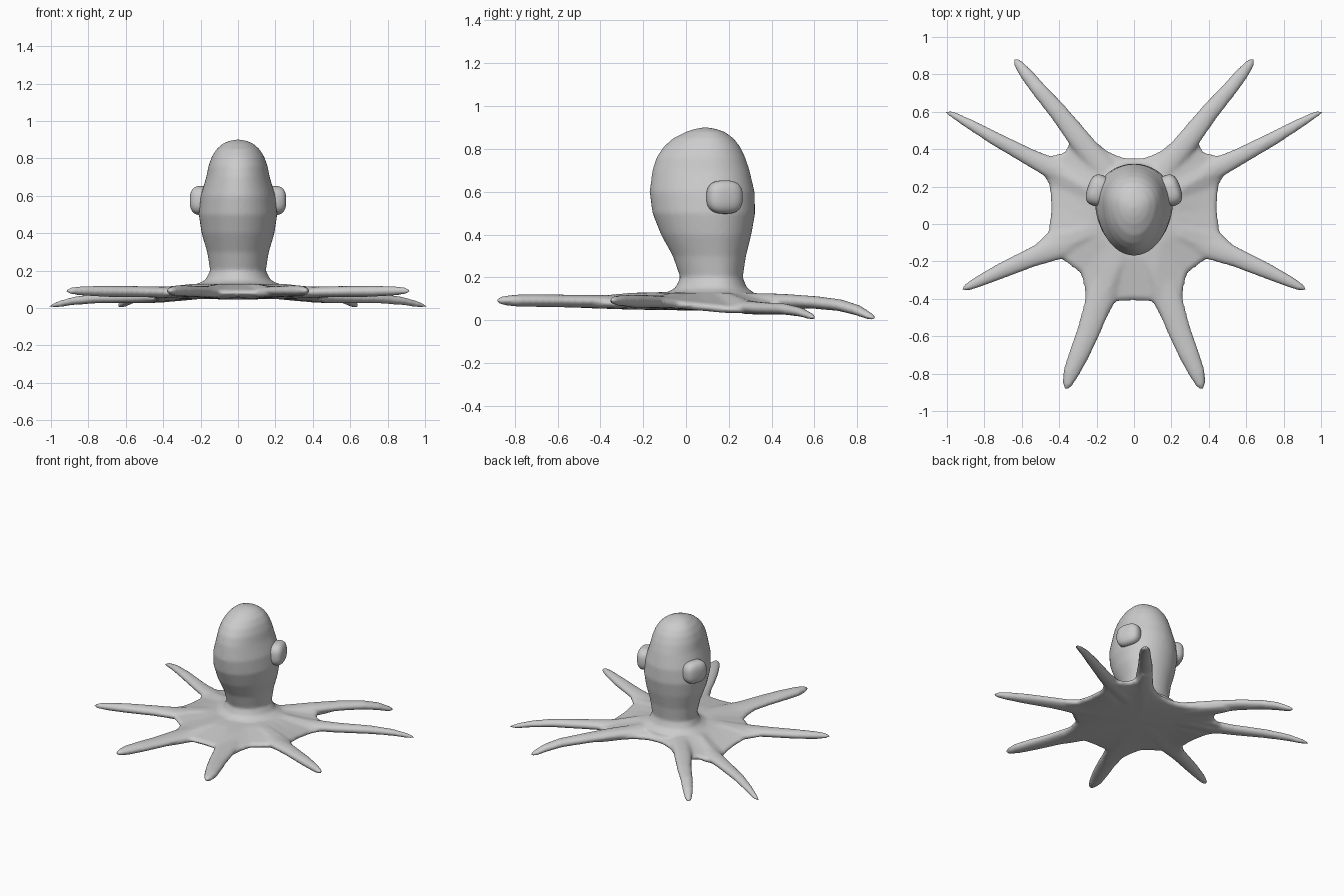
import bpy, bmesh
from math import sin, cos, pi, copysign, radians
from mathutils import Vector, Matrix

if "Cube" in bpy.data.objects:
    bpy.data.objects.remove(bpy.data.objects["Cube"])


def clamp(v):
    return max(0.0, min(1.0, v))


def loft(bm, rings, start, end):
    """Closed surface through equal-length rings, with a pole at each end."""
    rows = [[bm.verts.new(p) for p in r] for r in rings]
    a, b = bm.verts.new(start), bm.verts.new(end)
    n = len(rows[0])
    faces = []
    for i in range(n):
        j = (i + 1) % n
        faces.append(bm.faces.new((a, rows[0][j], rows[0][i])))
        faces.append(bm.faces.new((b, rows[-1][i], rows[-1][j])))
        for r, s in zip(rows, rows[1:]):
            faces.append(bm.faces.new((r[i], r[j], s[j], s[i])))
    bmesh.ops.recalc_face_normals(bm, faces=faces)


def to_object(bm, name):
    me = bpy.data.meshes.new(name)
    bm.to_mesh(me)
    bm.free()
    me.shade_smooth()
    ob = bpy.data.objects.new(name, me)
    bpy.context.collection.objects.link(ob)
    return ob


body = bmesh.new()

# Head: z, half width, front y, back y; egg-shaped section widest towards the back
HEAD = [(.07, .24, -.12, .32), (.125, .225, -.10, .325), (.15, .175, -.05, .285),
        (.20, .149, -.027, .265), (.30, .165, -.062, .28), (.40, .195, -.117, .305),
        (.50, .21, -.157, .323), (.60, .20, -.17, .32), (.70, .17, -.157, .297),
        (.76, .158, -.138, .277), (.81, .14, -.105, .253), (.85, .115, -.06, .222),
        (.88, .08, 0, .18), (.895, .045, .045, .135)]
rings = []
for z, w, f, b in HEAD:
    yw = f + (b - f) * .6
    ring = []
    for k in range(40):
        t = 2 * pi * k / 40
        c = cos(t)
        ring.append((w * sin(t), yw + c * (b - yw if c > 0 else yw - f), z))
    rings.append(ring)
loft(body, rings, (0, .1, .06), (0, .09, .902))

# Web: right half of the outline, mirrored
HALF = [(0, -.41), (.1, -.415), (.145, -.5), (.22, -.6), (.255, -.48), (.265, -.35),
        (.285, -.265), (.40, -.18), (.52, -.2), (.52, -.10), (.46, -.04), (.447, .08),
        (.455, .21), (.49, .27), (.53, .345), (.44, .37), (.375, .385), (.345, .44),
        (.39, .56), (.33, .57), (.22, .45), (.14, .39), (.07, .36), (0, .35)]
outline = HALF + [(-x, y) for x, y in HALF[-2:0:-1]]


def web_ring(s, dz, inner_z, mix):
    out = []
    for x, y in outline:
        edge = .08 - .03 * clamp((abs(x) - .3) / .15) * clamp((y + .1) / .3) + dz
        out.append((x * s, .05 + (y - .05) * s, edge * (1 - mix) + inner_z * mix))
    return out


loft(body, [web_ring(.5, 0, .05, 1), web_ring(.8, -.02, .05, .4), web_ring(.96, -.018, 0, 0),
            web_ring(1, 0, 0, 0), web_ring(.96, .018, 0, 0), web_ring(.8, .02, .125, .35),
            web_ring(.5, 0, .128, 1)], (0, .05, .045), (0, .05, .135))

# Arms: x, y, z, half width, half thickness; mirrored
ARMS = [
    [(.06, -.08, .095, .08, .03), (.16, -.33, .088, .08, .03), (.245, -.58, .09, .062, .03),
     (.295, -.70, .092, .055, .03), (.338, -.80, .092, .044, .028), (.357, -.86, .092, .026, .02),
     (.364, -.885, .092, .008, .008)],
    [(.12, 0, .095, .08, .03), (.40, -.12, .085, .07, .03), (.55, -.18, .088, .053, .03),
     (.72, -.255, .09, .042, .03), (.84, -.312, .092, .03, .025), (.895, -.34, .092, .02, .018),
     (.92, -.35, .092, .007, .007)],
    [(.12, .15, .09, .08, .035), (.42, .29, .06, .06, .032), (.55, .353, .055, .048, .03),
     (.75, .46, .052, .037, .027), (.88, .535, .038, .028, .022), (.97, .585, .018, .018, .016),
     (1.01, .602, .008, .007, .006)],
    [(.1, .22, .095, .07, .035), (.29, .45, .092, .06, .032), (.41, .605, .083, .05, .03),
     (.51, .72, .07, .042, .028), (.575, .80, .047, .036, .025), (.622, .86, .018, .025, .017),
     (.637, .885, .006, .008, .007)],
]
for arm in ARMS:
    for side in (1, -1):
        pts = [Vector((x * side, y, z)) for x, y, z, w, h in arm]
        rings = []
        for i, p in enumerate(pts):
            d = (pts[min(i + 1, len(pts) - 1)] - pts[max(i - 1, 0)]).normalized()
            across = d.cross(Vector((0, 0, 1))).normalized()
            up = across.cross(d)
            w, h = arm[i][3:]
            rings.append([p + across * w * cos(2 * pi * k / 16) + up * h * sin(2 * pi * k / 16)
                          for k in range(16)])
        loft(body, rings, pts[0], pts[-1])

# Fuse head, web and arms into one smooth skin
octopus = to_object(body, "octopus_body")
rm = octopus.modifiers.new("fuse", 'REMESH')
rm.mode = 'VOXEL'
rm.voxel_size = .01
rm.use_smooth_shade = True
sm = octopus.modifiers.new("soften", 'SMOOTH')
sm.factor = .5
sm.iterations = 8

# Eyes: rounded-square cushions turned slightly backwards
for side, name in ((1, "right_eye"), (-1, "left_eye")):
    eye = bmesh.new()
    bmesh.ops.create_uvsphere(eye, u_segments=40, v_segments=24, radius=1)
    for v in eye.verts:
        v.co = Vector([copysign(abs(c) ** .75, c) for c in v.co])
        m = max(1, v.co.length / 1.25)
        v.co = Vector((v.co.x * .055, v.co.y * .085, v.co.z * .078)) / m
    turn = Matrix.Rotation(radians(18) * side, 4, 'Z')
    place = Matrix.Translation((.195 * side, .18, .575))
    bmesh.ops.transform(eye, matrix=place @ turn, verts=eye.verts)
    to_object(eye, name)
